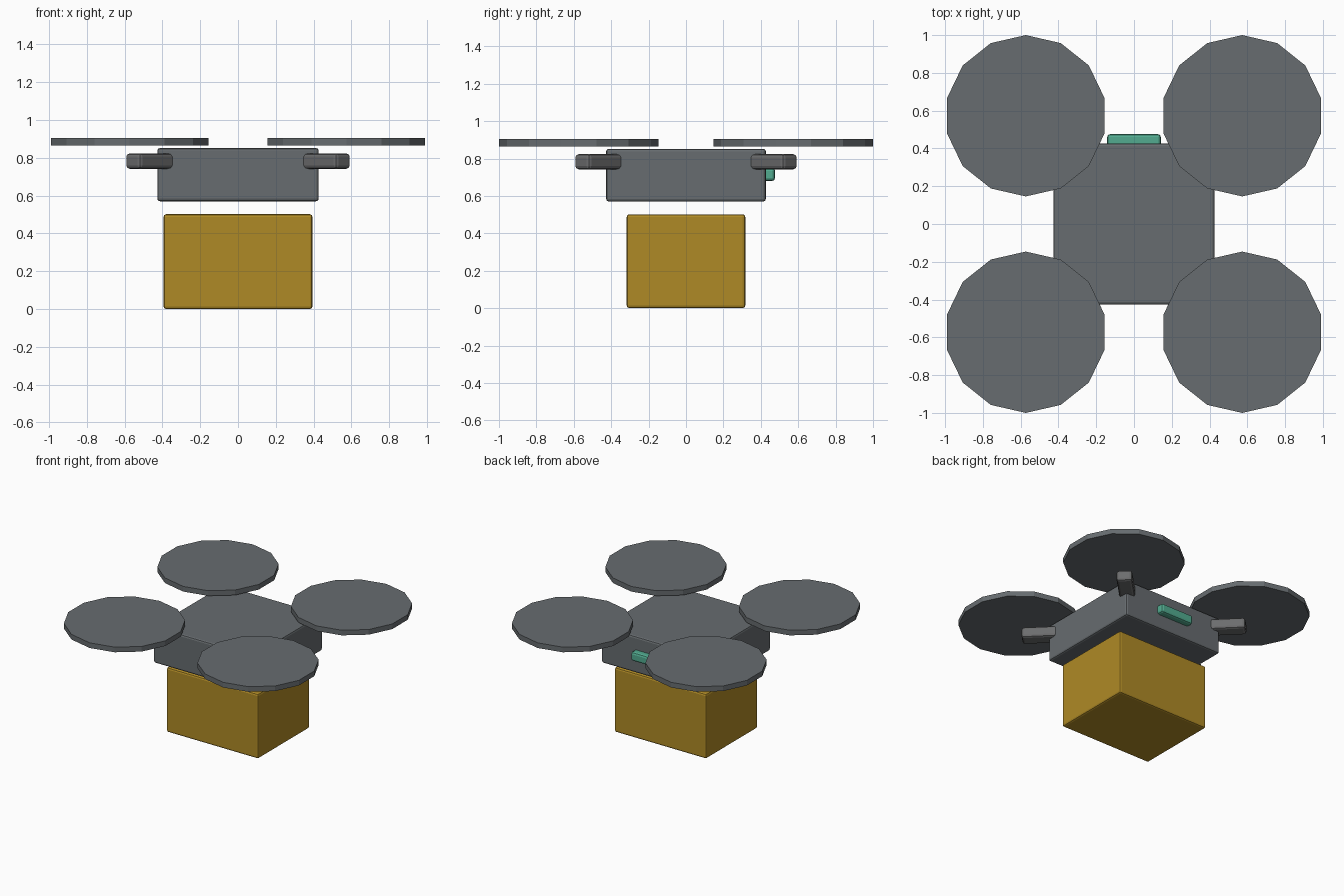
import bpy, math
from mathutils import Matrix

if "Cube" in bpy.data.objects:
    bpy.data.objects.remove(bpy.data.objects["Cube"])


def material(name, rgb):
    m = bpy.data.materials.new(name)
    m.diffuse_color = (*rgb, 1.0)
    m.use_nodes = True
    m.node_tree.nodes["Principled BSDF"].inputs["Base Color"].default_value = m.diffuse_color
    return m


SLATE = material("slate grey", (0.135, 0.15, 0.16))
STEEL = material("steel grey", (0.15, 0.152, 0.155))
OCHRE = material("ochre", (0.43, 0.255, 0.019))
TEAL = material("teal", (0.085, 0.41, 0.28))


def box(name, low, high, mat, bevel=0.014, turn=0.0):
    """Bevelled box between two corners, then turned about the world z axis."""
    size = [h - l for l, h in zip(low, high)]
    centre = [(h + l) / 2 for l, h in zip(low, high)]
    bpy.ops.mesh.primitive_cube_add(size=1)
    ob = bpy.context.object
    ob.name = name
    ob.data.transform(Matrix.Rotation(turn, 4, 'Z') @ Matrix.Translation(centre)
                      @ Matrix.Diagonal((*size, 1)))
    ob.data.materials.append(mat)
    mod = ob.modifiers.new("bevel", 'BEVEL')
    mod.width = bevel
    mod.segments = 2
    return ob


# Hull, cargo crate hanging below it, and the sensor bar at the back
box("hull", (-0.427, -0.427, 0.57), (0.427, 0.427, 0.852), SLATE)
box("cargo_crate", (-0.394, -0.317, 0.0), (0.394, 0.317, 0.502), OCHRE)
box("sensor_bar", (-0.142, 0.40, 0.68), (0.142, 0.476, 0.75), TEAL, 0.016)

# Four diagonal arms, each with a 14-sided rotor disc above its tip
for i, (sx, sy) in enumerate([(1, 1), (-1, 1), (-1, -1), (1, -1)]):
    box(f"arm_{i + 1}", (0.45, -0.056, 0.742), (0.79, 0.056, 0.824), STEEL, 0.018,
        math.atan2(sy, sx))
    bpy.ops.mesh.primitive_cylinder_add(vertices=14, radius=0.427, depth=0.04,
                                        location=(sx * 0.573, sy * 0.573, 0.885))
    rotor = bpy.context.object
    rotor.name = f"rotor_{i + 1}"
    rotor.data.materials.append(SLATE)
